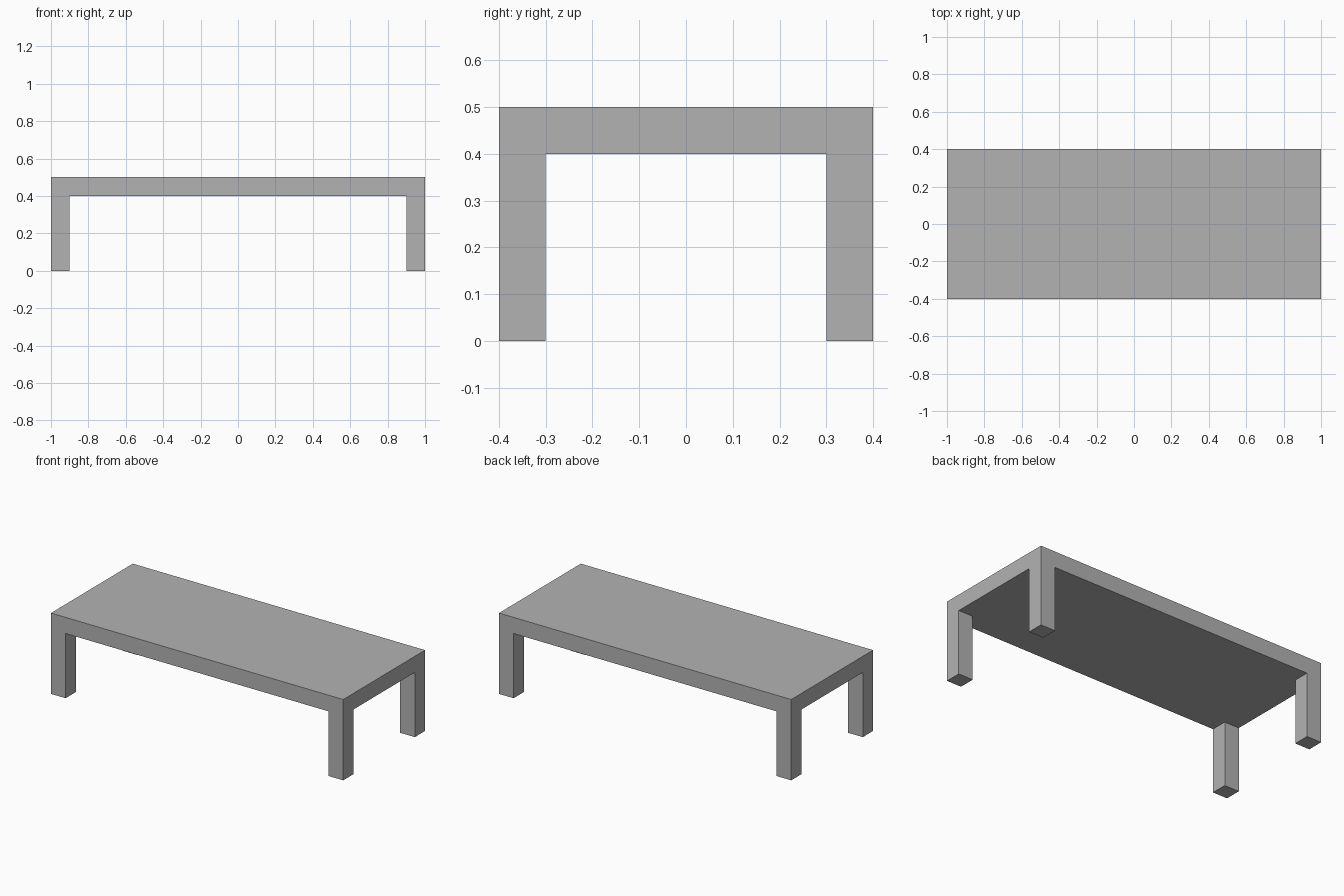
import bpy
import bmesh

LENGTH, DEPTH, HEIGHT = 2.0, 0.8, 0.5
SLAB, LEG = 0.1, 0.1  # tabletop thickness and leg width

cube = bpy.data.objects.get("Cube")
if cube:
    bpy.data.objects.remove(cube, do_unlink=True)


def make_material(name, color):
    mat = bpy.data.materials.new(name)
    mat.use_nodes = True
    mat.diffuse_color = color
    mat.node_tree.nodes["Principled BSDF"].inputs["Base Color"].default_value = color
    return mat


def extrude_down(bm, faces, distance):
    """Extrude faces straight down and return the new bottom faces."""
    result = bmesh.ops.extrude_face_region(bm, geom=faces)["geom"]
    verts = [g for g in result if isinstance(g, bmesh.types.BMVert)]
    bmesh.ops.translate(bm, verts=verts, vec=(0, 0, -distance))
    return [g for g in result if isinstance(g, bmesh.types.BMFace)]


# Tabletop outline, split into a three by three layout with leg-sized corners
x, y = LENGTH / 2, DEPTH / 2
xs = (-x, LEG - x, x - LEG, x)
ys = (-y, LEG - y, y - LEG, y)
bm = bmesh.new()
grid = [[bm.verts.new((px, py, HEIGHT)) for py in ys] for px in xs]
top = [bm.faces.new((grid[i][j], grid[i + 1][j], grid[i + 1][j + 1], grid[i][j + 1]))
       for i in range(3) for j in range(3)]

# Tabletop slab, keeping the upper faces so the body is closed
upper = bmesh.ops.duplicate(bm, geom=top)
bottom = extrude_down(bm, top, SLAB)
bmesh.ops.remove_doubles(bm, verts=bm.verts, dist=0.0001)

# Four legs, drawn down from the corners of the slab's underside
under = [f for f in bm.faces if f.calc_center_median().z < HEIGHT - SLAB + 0.001]
corners = [f for f in under
           if abs(f.calc_center_median().x) > x - LEG
           and abs(f.calc_center_median().y) > y - LEG]
extrude_down(bm, corners, HEIGHT - SLAB)

# Merge flat neighbouring faces into clean panels
bmesh.ops.recalc_face_normals(bm, faces=bm.faces)
bmesh.ops.dissolve_limit(bm, angle_limit=0.01, verts=bm.verts, edges=bm.edges)
bmesh.ops.recalc_face_normals(bm, faces=bm.faces)

mesh = bpy.data.meshes.new("table")
bm.to_mesh(mesh)
bm.free()
mesh.materials.append(make_material("plain grey", (0.45, 0.45, 0.45, 1)))
table = bpy.data.objects.new("table", mesh)
bpy.context.collection.objects.link(table)
